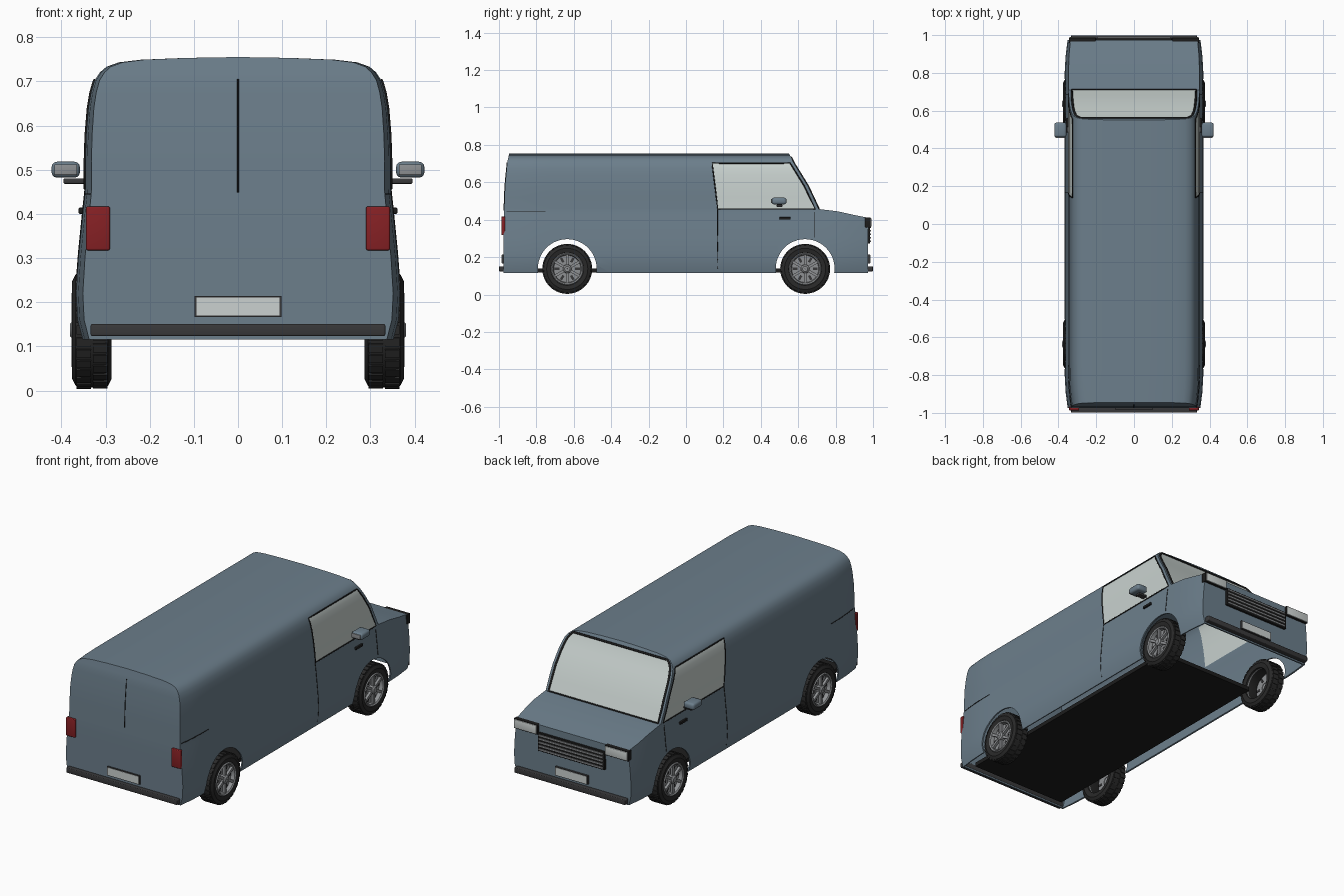
import bpy, bmesh, math
from mathutils import Matrix, Vector

if "Cube" in bpy.data.objects:
    bpy.data.objects.remove(bpy.data.objects["Cube"], do_unlink=True)


def material(name, r, g, b):
    m = bpy.data.materials.new(name)
    m.use_nodes = True
    m.diffuse_color = (r, g, b, 1)
    m.node_tree.nodes["Principled BSDF"].inputs["Base Color"].default_value = (r, g, b, 1)
    return m


PAINT = material("blue grey paint", .15, .21, .26)
GLASS = material("pale glass", .58, .64, .62)
BLACK = material("black trim", .012, .012, .012)
RUBBER = material("tyre rubber", .022, .022, .022)
BUMPER = material("dark plastic", .04, .04, .042)
METAL = material("wheel metal", .27, .28, .29)
RED = material("red lens", .24, .015, .018)
PLATE = material("pale plate", .6, .64, .63)


def add(name, bm, *mats, angle=35):
    bmesh.ops.recalc_face_normals(bm, faces=bm.faces)
    me = bpy.data.meshes.new(name)
    bm.to_mesh(me)
    bm.free()
    for m in mats:
        me.materials.append(m)
    ob = bpy.data.objects.new(name, me)
    bpy.context.collection.objects.link(ob)
    smooth(ob, angle)
    return ob


def smooth(ob, angle=35):
    bpy.ops.object.select_all(action='DESELECT')
    ob.select_set(True)
    bpy.context.view_layer.objects.active = ob
    bpy.ops.object.shade_smooth_by_angle(angle=math.radians(angle))


def cube(bm, loc, size, rot=Matrix()):
    m = rot @ Matrix.Translation(loc) @ Matrix.Diagonal((*size, 1))
    return bmesh.ops.create_cube(bm, size=1, matrix=m)


def box(name, loc, size, mat, bevel=0):
    bm = bmesh.new()
    cube(bm, loc, size)
    if bevel:
        bmesh.ops.bevel(bm, geom=bm.edges[:], offset=bevel, segments=3, affect='EDGES', profile=.5)
    return add(name, bm, mat)


def tube(name, pts, radius, mat, cyclic=False):
    cu = bpy.data.curves.new(name, 'CURVE')
    cu.dimensions = '3D'
    cu.bevel_depth = radius
    cu.bevel_resolution = 1
    cu.use_fill_caps = True
    sp = cu.splines.new('POLY')
    sp.points.add(len(pts) - 1)
    for p, co in zip(sp.points, pts):
        p.co = (*co, 1)
    sp.use_cyclic_u = cyclic
    cu.materials.append(mat)
    ob = bpy.data.objects.new(name, cu)
    bpy.context.collection.objects.link(ob)


def lerp_table(table, z):
    for (a, fa), (b, fb) in zip(table, table[1:]):
        if z <= b:
            return fa + (fb - fa) * max(0, z - a) / (b - a)
    return table[-1][1]


# Body profiles, all by height: half width, nose line, tail line, window rear edge
WIDTH = [(.115, .352), (.16, .364), (.22, .367), (.3, .362), (.36, .356), (.41, .351), (.425, .349),
         (.445, .347), (.457, .346), (.52, .346), (.58, .344), (.64, .339), (.675, .333),
         (.702, .325), (.72, .313), (.733, .298), (.743, .27), (.749, .22), (.753, .12), (.755, 0)]
NOSE = [(.115, .972), (.41, .975), (.425, .9), (.445, .81), (.457, .71), (.58, .652), (.702, .577), (.755, .55)]
TAIL = [(.115, -.975), (.4, -.975), (.58, -.968), (.7, -.957), (.755, -.945)]
DOOR = [(.115, .17), (.457, .17), (.702, .14), (.755, .135)]
BACK, CAB = 14, 12
BOTTOM, TOP = [i for i, (z, x) in enumerate(WIDTH) if z in (.457, .702)]
SCREEN_TOP = TOP + 2


def half_width(y, z):
    return lerp_table(WIDTH, z) * (1 - .045 * (max(0, abs(y) - .78) / .2) ** 2)


def body_point(k, i, side):
    z = WIDTH[i][0]
    nose, tail, door = (lerp_table(t, z) for t in (NOSE, TAIL, DOOR))
    if k <= BACK:
        y = tail + (door - tail) * k / BACK
    elif k < BACK + CAB:
        y = door + (nose - .02 - door) * (k - BACK) / (CAB - 1)
    else:
        y = nose
    return Vector((side * half_width(y, z), y, z))


# Body shell: sides and roof, then nose and tail closed by cross strips
bm = bmesh.new()


def quad(pts, glass):
    f = bm.faces.new([bm.verts.new(p) for p in pts])
    f.material_index = int(glass)


LAST = BACK + CAB
COLS = [-1, -.94, -.5, 0, .5, .94, 1]
for i in range(len(WIDTH) - 1):
    for side in (-1, 1):
        for k in range(LAST):
            quad([body_point(k, i, side), body_point(k + 1, i, side),
                  body_point(k + 1, i + 1, side), body_point(k, i + 1, side)],
                 BOTTOM <= i < TOP and BACK <= k < LAST - 1)
    for k in (0, LAST):
        for a, b in zip(COLS, COLS[1:]):
            scale = lambda j, u: body_point(k, j, 1) * Vector((1, 1, 1)) if u == 1 else \
                Vector((body_point(k, j, 1).x * u, *body_point(k, j, 1).yz))
            quad([scale(i, a), scale(i, b), scale(i + 1, b), scale(i + 1, a)],
                 k == LAST and BOTTOM <= i < SCREEN_TOP and abs(a + b) < 1.6)
bmesh.ops.remove_doubles(bm, verts=bm.verts[:], dist=.0002)
bmesh.ops.dissolve_degenerate(bm, dist=.0001, edges=bm.edges[:])
body = add("body_shell", bm, PAINT, GLASS)
body.modifiers.new("thickness", 'SOLIDIFY').thickness = .008

# Wheel arches cut through the shell
AXLES = (("rear", -.635), ("front", .637))
cutters = []
for place, y in AXLES:
    bm = bmesh.new()
    bmesh.ops.create_cone(bm, cap_ends=True, segments=48, radius1=.157, radius2=.157, depth=1,
                          matrix=Matrix.Translation((0, y, .139)) @ Matrix.Rotation(math.pi / 2, 4, 'Y'))
    cutter = add(place + "_arch_cutter", bm, PAINT)
    cutter.hide_render = True
    cutters.append(cutter)
    mod = body.modifiers.new(place + " arch", 'BOOLEAN')
    mod.object = cutter
    mod.solver = 'EXACT'
bpy.context.view_layer.objects.active = body
for mod in list(body.modifiers):
    bpy.ops.object.modifier_apply(modifier=mod.name)
for cutter in cutters:
    bpy.data.objects.remove(cutter, do_unlink=True)
smooth(body)

# Window seals
for side, word in ((1, "left"), (-1, "right")):
    loop = [body_point(k, BOTTOM, side) for k in range(BACK, LAST)]
    loop += [body_point(LAST - 1, i, side) for i in range(BOTTOM + 1, TOP + 1)]
    loop += [body_point(k, TOP, side) for k in range(LAST - 2, BACK - 1, -1)]
    loop += [body_point(BACK, i, side) for i in range(TOP - 1, BOTTOM, -1)]
    tube(word + "_window_seal", loop, .0035, BLACK, True)
rows = range(BOTTOM, SCREEN_TOP + 1)
edge = [body_point(LAST, i, .95) for i in rows]
tube("windscreen_seal", edge + [Vector((-p.x, p.y, p.z)) for p in reversed(edge)], .006, BLACK, True)

# Floor pan
box("floor_pan", (0, -.175, .128), (.58, 1.51, .022), BLACK)


def lathe(bm, profile, steps=48):
    ring = [bm.verts.new((x, r, 0)) for x, r in profile]
    edges = [bm.edges.new(p) for p in zip(ring, ring[1:])]
    bmesh.ops.spin(bm, geom=ring + edges, cent=(0, 0, 0), axis=(1, 0, 0),
                   angle=math.tau, steps=steps, use_merge=True)
    bmesh.ops.remove_doubles(bm, verts=bm.verts[:], dist=.0001)


def wheel(label, side, y):
    place = Matrix.Translation((0, y, .137)) @ Matrix.Diagonal((side, 1, 1, 1))
    # Tyre with two staggered rows of tread blocks
    bm = bmesh.new()
    lathe(bm, [(.29, .085), (.286, .11), (.294, .126), (.305, .13), (.355, .13), (.368, .126),
               (.376, .11), (.372, .088), (.36, .082), (.29, .085)])
    for n in range(30):
        for x, shift in ((.312, 0), (.349, .5)):
            turn = Matrix.Rotation(math.tau * (n + shift) / 30, 4, 'X')
            cube(bm, (x, 0, .1295), (.033, .02, .007), turn)
    bm.transform(place)
    add(label + "_tyre", bm, RUBBER)
    # Rim, hub and six spokes
    bm = bmesh.new()
    lathe(bm, [(.30, .084), (.372, .087), (.377, .083), (.372, .076), (.352, .072), (.352, .001)])
    lathe(bm, [(.35, .024), (.374, .022), (.38, .014), (.38, .001)], 24)
    for n in range(6):
        cube(bm, (.364, 0, .047), (.014, .014, .066), Matrix.Rotation(math.tau * n / 6, 4, 'X'))
    bm.transform(place)
    add(label + "_rim", bm, METAL)
    # Dark gaps between the spokes
    bm = bmesh.new()
    for n in range(6):
        cube(bm, (.353, 0, .054), (.006, .013, .026), Matrix.Rotation(math.tau * (n + .5) / 6, 4, 'X'))
    bm.transform(place)
    add(label + "_rim_gaps", bm, BUMPER)


def seam(name, side, path):
    tube(name, [(side * half_width(y, z), y, z) for y, z in path], .0018, BLACK)


for side, word in ((1, "left"), (-1, "right")):
    for place, y in AXLES:
        wheel(f"{place}_{word}_wheel", side, y)
    # Door seams, body crease and handle
    seam(word + "_door_rear_seam", side, [(.168, .14 + .045 * n) for n in range(8)])
    seam(word + "_door_front_seam", side, [(.685, .305 + .027 * n) for n in range(6)])
    seam(word + "_body_crease", side, [(-.96 + .03 * n, .445) for n in range(8)])
    box(word + "_door_handle", (side * .355, .53, .407), (.012, .06, .014), BLACK, .003)
    # Door mirror with reflecting face
    box(word + "_mirror", (side * .39, .498, .5), (.064, .078, .036), PAINT, .012)
    box(word + "_mirror_glass", (side * .39, .457, .5), (.052, .006, .024), METAL, .002)
    box(word + "_mirror_arm", (side * .37, .5, .474), (.05, .03, .012), BUMPER, .003)
    # Lamps
    box(word + "_tail_lamp", (side * .317, -.977, .367), (.054, .02, .099), RED, .004)
    box(word + "_headlamp_frame", (side * .273, .972, .385), (.142, .03, .054), BLACK, .003)
    box(word + "_headlamp", (side * .273, .985, .385), (.134, .012, .046), PLATE, .003)

# Bumpers and number plates at both ends
for place, end in (("front", 1), ("rear", -1)):
    box(place + "_bumper", (0, end * .982, .137), (.667, .034, .028), BUMPER, .004)
    box(place + "_plate_frame", (0, end * .977, .19), (.196, .014, .047), BUMPER)
    box(place + "_plate", (0, end * .982, .19), (.188, .008, .041), PLATE)
tube("rear_door_seam", [(0, lerp_table(TAIL, z) - .001, z) for z in (.448, .58, .705)], .002, BLACK)

# Grille with horizontal bars
box("grille", (0, .976, .322), (.4, .018, .1), BLACK, .003)
for n in range(5):
    box(f"grille_bar_{n + 1}", (0, .986, .284 + n * .019), (.384, .008, .007), METAL)
